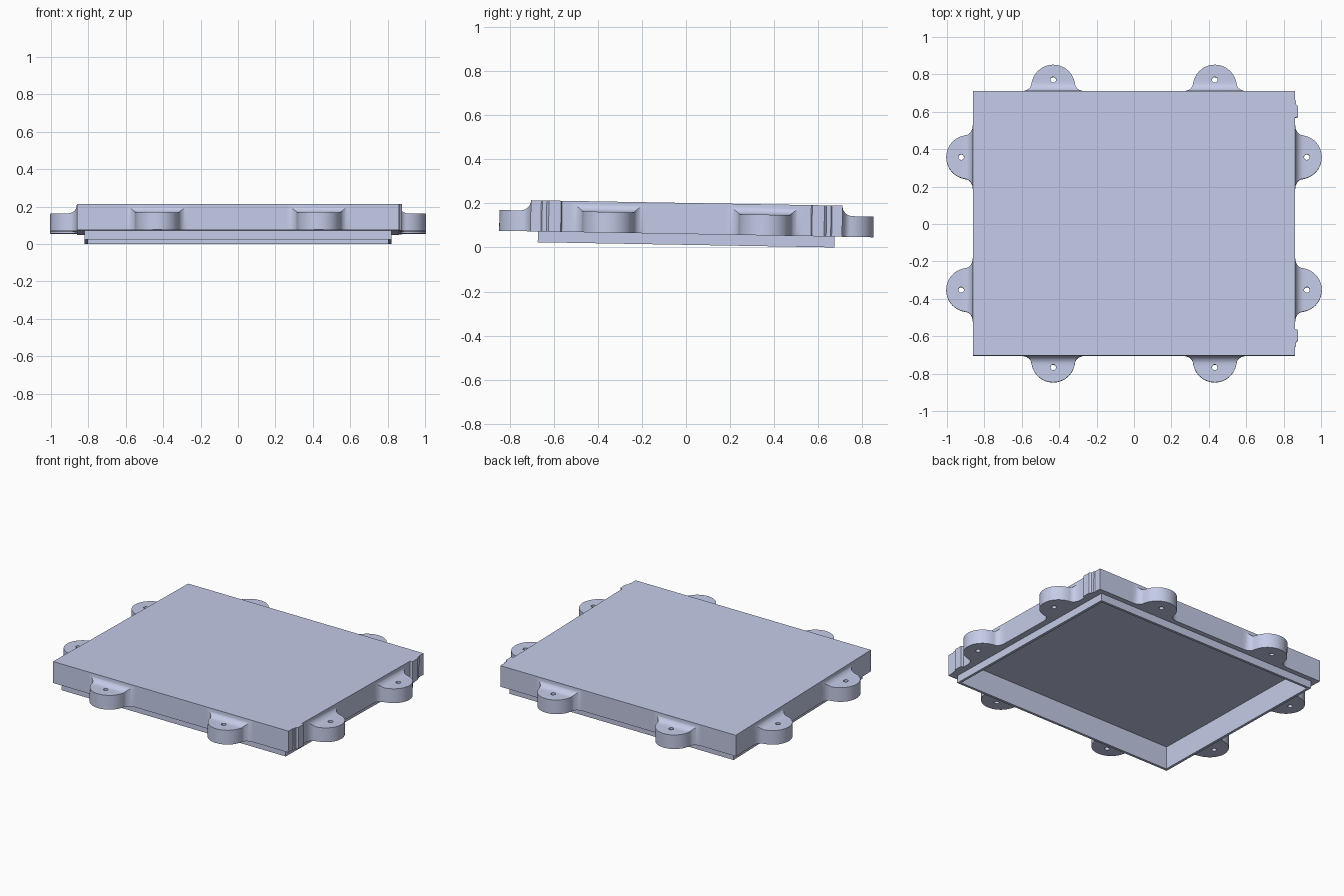
import bpy, bmesh, math
from mathutils import Matrix

if "Cube" in bpy.data.objects:
    bpy.data.objects.remove(bpy.data.objects["Cube"])

TILT = Matrix.Rotation(math.radians(-1), 4, "X")
HALF_X, HALF_Y = 0.862, 0.707
BOTTOM, TOP, TAB_TOP = 0.061, 0.202, 0.155

paint = bpy.data.materials.new("pale_blue_grey")
paint.use_nodes = True
COLOUR = (0.59, 0.64, 0.855, 1)
paint.diffuse_color = COLOUR
paint.node_tree.nodes["Principled BSDF"].inputs["Base Color"].default_value = COLOUR


def make(name, bm, matrix):
    bmesh.ops.recalc_face_normals(bm, faces=bm.faces)
    mesh = bpy.data.meshes.new(name)
    bm.to_mesh(mesh)
    bm.free()
    mesh.materials.append(paint)
    obj = bpy.data.objects.new(name, mesh)
    bpy.context.collection.objects.link(obj)
    obj.matrix_world = matrix
    return obj


def loft(rings):
    """Bridge equal rings of points and cap both ends."""
    bm = bmesh.new()
    loops = [[bm.verts.new(p) for p in ring] for ring in rings]
    for a, b in zip(loops, loops[1:]):
        for i in range(len(a)):
            j = (i + 1) % len(a)
            bm.faces.new((a[i], a[j], b[j], b[i]))
    bm.faces.new(loops[0])
    bm.faces.new(loops[-1])
    return bm


def rectangle(x, y, z):
    return [(-x, -y, z), (x, -y, z), (x, y, z), (-x, y, z)]


# Tray: outer block, stepped lip and the hollow inside, open below
make("cover_shell", loft([
    rectangle(HALF_X, HALF_Y, TOP),
    rectangle(HALF_X, HALF_Y, BOTTOM),
    rectangle(0.82, 0.673, BOTTOM),
    rectangle(0.82, 0.673, 0.012),
    rectangle(0.803, 0.656, 0.012),
    rectangle(0.803, 0.656, 0.162),
]), TILT)


# Mounting tab: rounded outline, flared foot, top fillet, screw hole
def tab_section(width, out):
    r = 0.048
    rise = r - math.sqrt(max(0, r * r - (r - out) ** 2)) if out < r else 0
    z = TAB_TOP + rise * (TOP - 0.003 - TAB_TOP) / r
    return [(-width, out, BOTTOM), (width, out, BOTTOM), (width, out, z), (-width, out, z)]


def tab(name, x, y, turn):
    outline = []
    for i in range(9):                      # concave flare
        a = math.radians(90 * i / 8)
        outline.append((0.117 + 0.053 * (1 - math.sin(a)), 0.04 * (1 - math.cos(a))))
    for i in range(4, 25):                  # round end
        a = math.radians(90 * i / 24)
        outline.append((max(0.117 * math.cos(a), 0.002), 0.025 + 0.117 * math.sin(a)))
    outline = [p for i, p in enumerate(outline) if i == 0 or p[1] > outline[i - 1][1]]
    place = TILT @ Matrix.Translation((x, y, 0)) @ Matrix.Rotation(turn, 4, "Z")
    obj = make(name, loft([tab_section(*p) for p in outline]), place)

    drill = bmesh.new()
    bmesh.ops.create_cone(drill, cap_ends=True, segments=20, radius1=0.015, radius2=0.015,
                          depth=0.4, matrix=Matrix.Translation((0, 0.062, 0.1)))
    cutter = make("hole_cutter", drill, place)
    cutter.hide_render = True
    cut = obj.modifiers.new("screw_hole", "BOOLEAN")
    cut.operation, cut.solver, cut.object = "DIFFERENCE", "EXACT", cutter
    bpy.context.view_layer.update()
    graph = bpy.context.evaluated_depsgraph_get()
    obj_mesh = bpy.data.meshes.new_from_object(obj.evaluated_get(graph))
    obj.modifiers.clear()
    obj.data = obj_mesh
    bpy.data.objects.remove(cutter)

    bpy.ops.object.select_all(action="DESELECT")
    obj.select_set(True)
    bpy.context.view_layer.objects.active = obj
    bpy.ops.object.shade_smooth_by_angle(angle=math.radians(30))


for s, end in ((-1, "right"), (1, "left")):
    tab(f"front_tab_{end}", s * 0.432, -HALF_Y, math.pi)
    tab(f"back_tab_{end}", s * 0.432, HALF_Y, 0)
    tab(f"{end}_tab_front", s * HALF_X, -0.355, -s * math.pi / 2)
    tab(f"{end}_tab_back", s * HALF_X, 0.355, -s * math.pi / 2)

# Small upright locating ribs near both ends of the left wall
RIB = [(0, 0.565), (0.016, 0.57), (0.016, 0.625), (0.005, 0.635), (0.005, 0.655), (0, 0.66)]
for s, end in ((-1, "front"), (1, "back")):
    make(f"locating_rib_{end}", loft([
        [(HALF_X + x, s * y, z) for x, y in RIB] for z in (BOTTOM, TOP)]), TILT)
